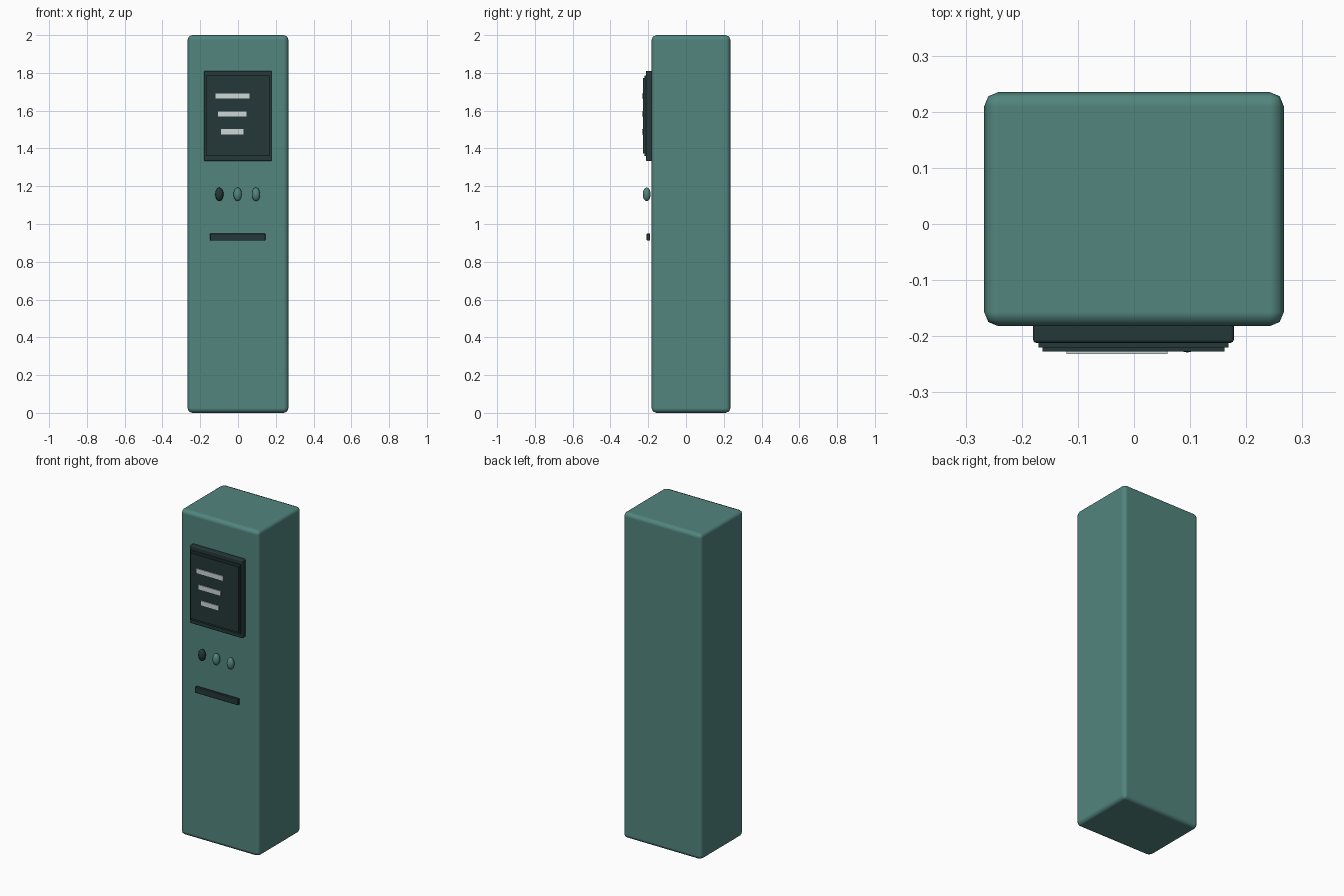
import bpy, math

if "Cube" in bpy.data.objects:
    bpy.data.objects.remove(bpy.data.objects["Cube"])


def mat(name, rgb):
    m = bpy.data.materials.new(name)
    m.diffuse_color = (*rgb, 1)
    m.use_nodes = True
    m.node_tree.nodes["Principled BSDF"].inputs["Base Color"].default_value = m.diffuse_color
    return m


TEAL = mat("teal", (0.084, 0.235, 0.209))
DARK = mat("dark_slate", (0.0185, 0.038, 0.038))
PALE = mat("pale_grey", (0.61, 0.67, 0.67))


def box(name, x, y, z, material, bevel=0.0, segments=2):
    """Box from (min, max) ranges, with optional rounded edges."""
    lo, hi = zip(x, y, z)
    bpy.ops.mesh.primitive_cube_add(
        size=1, location=[(a + b) / 2 for a, b in zip(lo, hi)])
    ob = bpy.context.object
    ob.name = name
    ob.scale = [b - a for a, b in zip(lo, hi)]
    bpy.ops.object.transform_apply(location=False, rotation=False, scale=True)
    ob.data.materials.append(material)
    if bevel:
        bpy.ops.object.shade_smooth_by_angle(angle=math.radians(60))
        for p in ob.data.polygons:
            p.use_smooth = True
        mod = ob.modifiers.new("rounded_edges", 'BEVEL')
        mod.width = bevel
        mod.segments = segments
        mod.harden_normals = True
    return ob


# Cabinet
box("cabinet", (-0.267, 0.267), (-0.182, 0.235), (0, 2), TEAL, 0.025)

# Display: housing, stepped bezel and screen
box("display_housing", (-0.18, 0.178), (-0.212, -0.175), (1.333, 1.811), DARK, 0.006)
box("display_bezel", (-0.17, 0.168), (-0.22, -0.205), (1.36, 1.785), DARK)
box("display_screen", (-0.163, 0.161), (-0.227, -0.215), (1.372, 1.773), DARK)

# Lines on the screen
for i, (half, z) in enumerate([(0.09, 1.678), (0.075, 1.582), (0.06, 1.488)]):
    box(f"screen_line_{i + 1}", (-0.03 - half, -0.03 + half),
        (-0.232, -0.225), (z - 0.014, z + 0.014), PALE)

# Oval buttons
for i, x in enumerate((-0.099, -0.002, 0.095)):
    bpy.ops.mesh.primitive_uv_sphere_add(
        segments=16, ring_count=10, radius=1, location=(x, -0.208, 1.157))
    button = bpy.context.object
    button.name = f"button_{i + 1}"
    button.scale = (0.022, 0.021, 0.036)
    bpy.ops.object.transform_apply(location=False, rotation=False, scale=True)
    bpy.ops.object.shade_smooth()
    button.data.materials.append(DARK if i == 0 else TEAL)

# Slot plate
box("slot_plate", (-0.148, 0.145), (-0.208, -0.19), (0.912, 0.95), DARK, 0.004)
